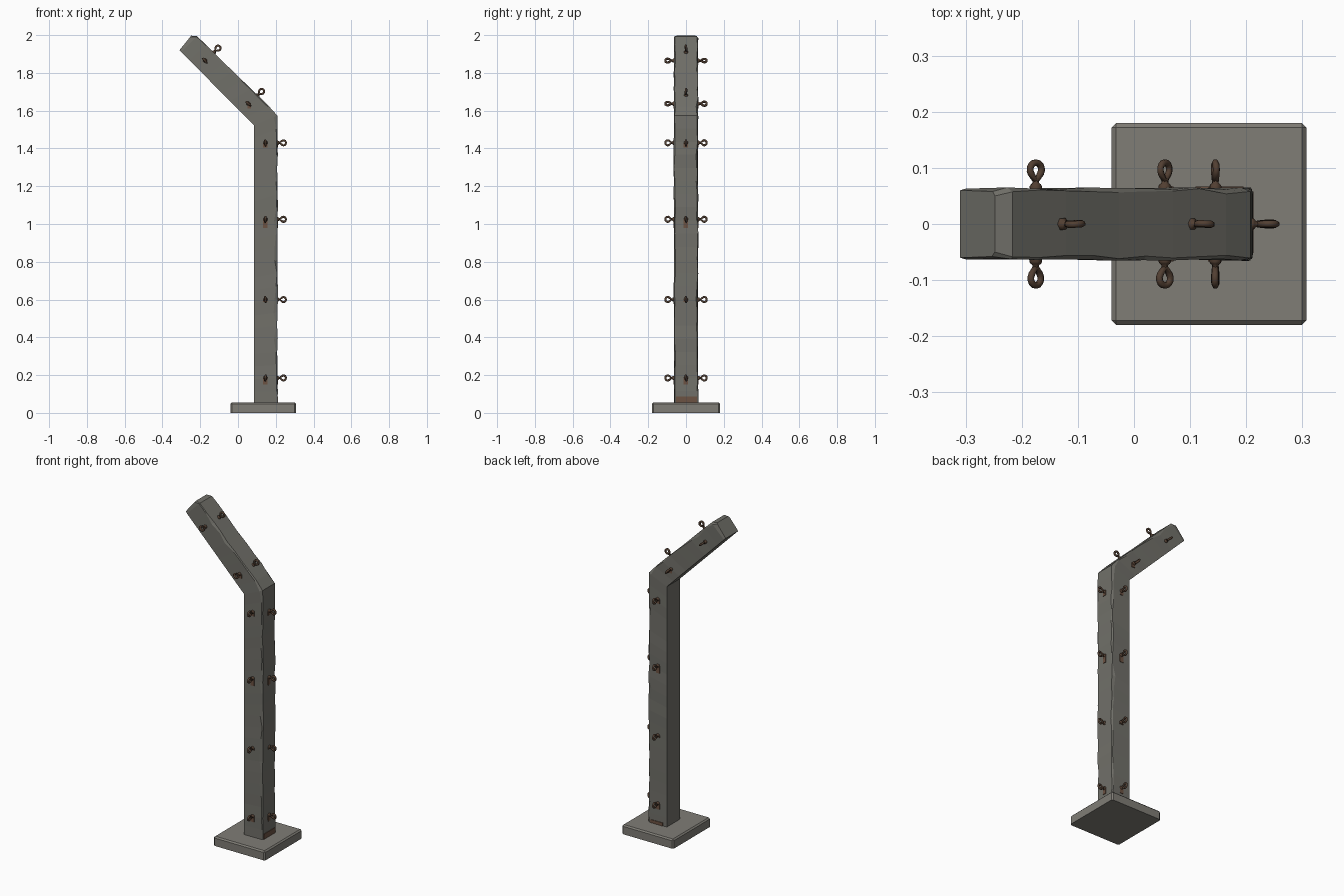
import bpy, bmesh, math, random
from mathutils import Matrix, Vector

if "Cube" in bpy.data.objects:
    bpy.data.objects.remove(bpy.data.objects["Cube"])

random.seed(4)


def material(name, rgb):
    m = bpy.data.materials.new(name)
    m.diffuse_color = (*rgb, 1)
    m.use_nodes = True
    m.node_tree.nodes["Principled BSDF"].inputs["Base Color"].default_value = m.diffuse_color
    return m


CONCRETE = material("weathered concrete", (0.165, 0.162, 0.142))
SLAB = material("slab concrete", (0.215, 0.205, 0.182))
IRON = material("rusty iron", (0.085, 0.050, 0.032))
STAIN = material("rust stain", (0.150, 0.085, 0.055))


def add_object(name, mesh, mat=None):
    ob = bpy.data.objects.new(name, mesh)
    bpy.context.collection.objects.link(ob)
    if mat:
        mesh.materials.append(mat)
    return ob


def box(name, lo, hi, mat, bevel=0):
    bm = bmesh.new()
    bmesh.ops.create_cube(bm, size=1)
    for v in bm.verts:
        v.co = [lo[i] if v.co[i] < 0 else hi[i] for i in range(3)]
    if bevel:
        edges = [e for e in bm.edges if max(v.co.z for v in e.verts) > lo[2] + 1e-4]
        bmesh.ops.bevel(bm, geom=edges, offset=bevel, segments=1, affect='EDGES')
    me = bpy.data.meshes.new(name)
    bm.to_mesh(me)
    bm.free()
    return add_object(name, me, mat)


# base slab
box("base_slab", (-0.04, -0.18, 0), (0.307, 0.18, 0.056), SLAB, 0.008)

# post and bent arm: stations of (inner point, outer point) in the xz plane
stations = []
n = 22
for i in range(n + 1):
    t = i / n
    stations.append(((0.085, 0.045 + t * 1.477), (0.209, 0.045 + t * 1.53)))
m = 9
for i in range(1, m + 1):
    t = i / m
    stations.append(((0.085 - 0.385 * t, 1.522 + 0.388 * t),
                     (0.209 - 0.424 * t, 1.575 + 0.42 * t)))
stations.append(((-0.31, 1.92), (-0.248, 1.997)))

bm = bmesh.new()
rings = []
last = len(stations) - 1
for k, (a, b) in enumerate(stations):
    a, b = Vector((a[0], 0, a[1])), Vector((b[0], 0, b[1]))
    d = (a - b).normalized()
    b = b + d * random.uniform(-0.003, 0.002) * (0 < k < last)
    ring = []
    for s in (-1, 1):
        # worn outer corners of uneven depth
        c1 = random.uniform(0.002, 0.010) + (0.012 if random.random() < 0.15 else 0)
        c2 = random.uniform(0.002, 0.008)
        y = 0.063 + random.uniform(-0.002, 0.003)
        if k == last:
            y, c2 = 0.058, 0.008
        side = [a + Vector((0, s * (0.063 if k < last else 0.06), 0)),
                b + d * c1 + Vector((0, s * y, 0)),
                b + Vector((0, s * (y - c2), 0))]
        ring += side if s < 0 else side[::-1]
    rings.append([bm.verts.new(p) for p in ring])
for r0, r1 in zip(rings, rings[1:]):
    for j in range(6):
        q = (j + 1) % 6
        bm.faces.new((r0[j], r0[q], r1[q], r1[j]))
bm.faces.new(rings[0])
bm.faces.new(rings[-1])
bmesh.ops.recalc_face_normals(bm, faces=bm.faces)
me = bpy.data.meshes.new("bent_post")
bm.to_mesh(me)
bm.free()
add_object("bent_post", me, CONCRETE)

# eyelet: teardrop wire loop on a flared stem, local z points outward
cu = bpy.data.curves.new("eyelet", 'CURVE')
cu.dimensions = '3D'
cu.bevel_depth = 0.0062
cu.bevel_resolution = 1
cu.use_fill_caps = True


def spline(points, cyclic):
    sp = cu.splines.new('POLY')
    sp.points.add(len(points) - 1)
    for p, (x, z, r) in zip(sp.points, points):
        p.co = (x, 0, z, 1)
        p.radius = r
    sp.use_cyclic_u = cyclic


loop = [(0, 0.012, 1)]
for i in range(11):
    ang = math.radians(-35 + 25 * i)
    loop.append((0.0135 * math.cos(ang), 0.033 + 0.0125 * math.sin(ang), 1))
spline(loop, True)
spline([(0, -0.012, 1.6), (0, 0.003, 1.9), (0, 0.007, 1.5), (0, 0.009, 1.0), (0, 0.017, 1.0)], False)
first = add_object("eyelet", cu)
bpy.context.view_layer.objects.active = first
first.select_set(True)
bpy.ops.object.convert(target='MESH')
eye_mesh = bpy.context.view_layer.objects.active.data
bpy.data.objects.remove(bpy.context.view_layer.objects.active)
eye_mesh.materials.clear()
eye_mesh.materials.append(IRON)
for p in eye_mesh.polygons:
    p.material_index = 0


def eyelet(name, pos, out, lateral):
    z, x = Vector(out).normalized(), Vector(lateral).normalized()
    rot = Matrix((x, z.cross(x), z)).transposed().to_4x4()
    ob = add_object(name, eye_mesh)
    wobble = Matrix.Rotation(random.uniform(-0.15, 0.15), 4, 'Z')
    ob.matrix_world = Matrix.Translation(pos) @ rot @ wobble


# eyelets on three sides of the upright, with rust runs below
for i, (z, run) in enumerate([(0.185, 0.035), (0.6, 0.012), (1.025, 0.045), (1.43, 0.025)]):
    eyelet(f"post_eyelet_outer_{i}", (0.208, 0, z), (1, 0, 0), (0, 0, 1))
    box(f"rust_run_outer_{i}", (0.2, -0.012, z - run), (0.2125, 0.010, z), STAIN)
    for s, side in ((-1, "front"), (1, "back")):
        eyelet(f"post_eyelet_{side}_{i}", (0.145, s * 0.064, z), (0, s, 0), (0, 0, 1))
        y0, y1 = sorted((s * 0.055, s * 0.0668))
        box(f"rust_run_{side}_{i}", (0.132, y0, z - run), (0.155, y1, z), STAIN)

# eyelets on the sloping arm
for i, (x, z, ux, uz) in enumerate([(-0.175, 1.865, -0.1285, 1.9085), (0.055, 1.637, 0.102, 1.679)]):
    eyelet(f"arm_eyelet_top_{i}", (ux, 0, uz), (1, 0, 1), (-1, 0, 1))
    for s, side in ((-1, "front"), (1, "back")):
        eyelet(f"arm_eyelet_{side}_{i}", (x, s * 0.064, z), (0, s, 0), (-1, 0, 1))
        if i == 1:
            y0, y1 = sorted((s * 0.055, s * 0.0668))
            box(f"arm_rust_run_{side}", (x - 0.006, y0, z - 0.025), (x + 0.015, y1, z), STAIN)

# rust at the foot of the upright
box("foot_rust_outer", (0.2, -0.052, 0.05), (0.2128, 0.058, 0.088), STAIN)
box("foot_rust_back", (0.11, 0.055, 0.05), (0.195, 0.0672, 0.075), STAIN)
